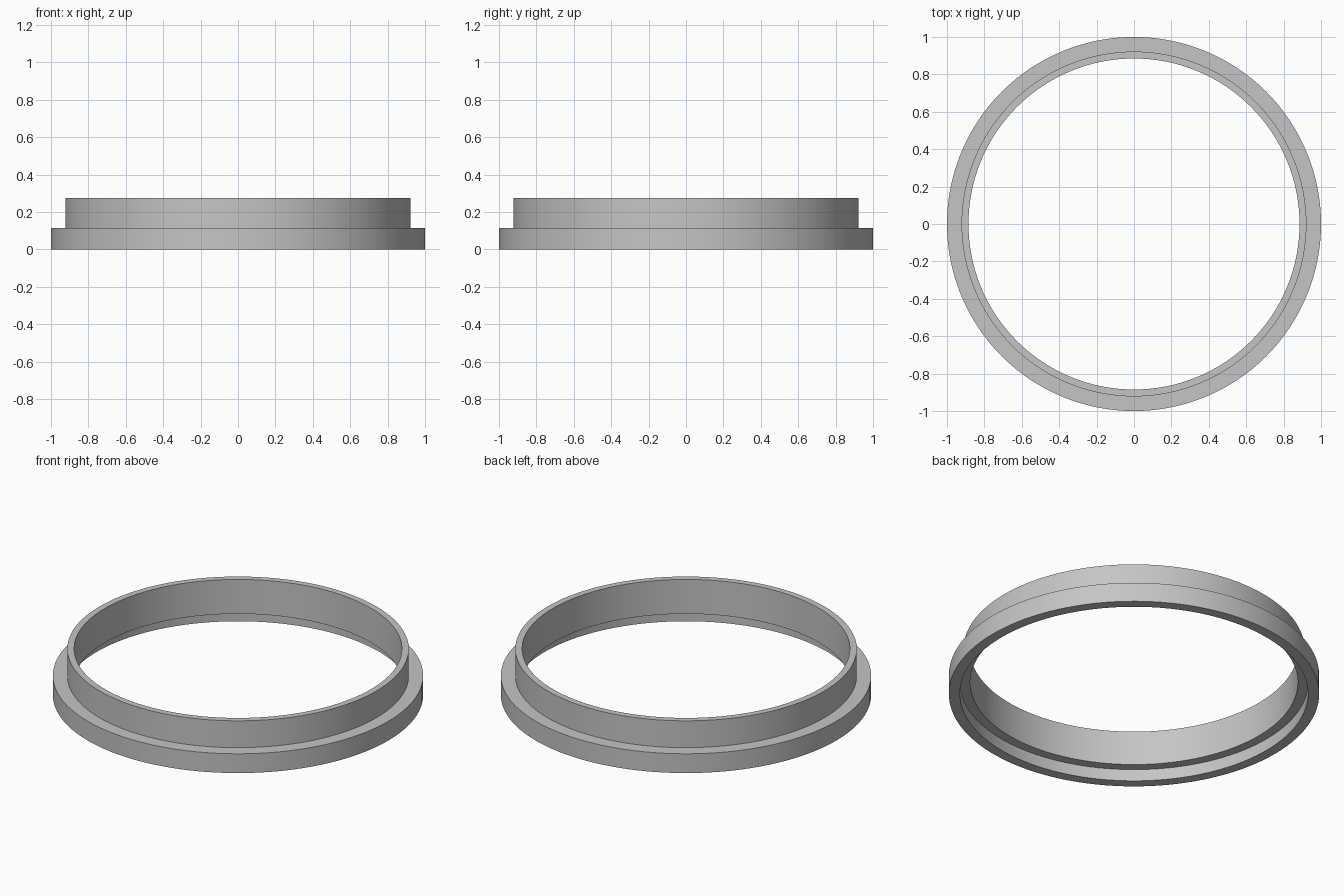
import bpy
import bmesh
import math

default_cube = bpy.data.objects.get("Cube")
if default_cube:
    bpy.data.objects.remove(default_cube, do_unlink=True)

SEGMENTS = 128
OUTER, NECK, RECESS, BORE = 1.0, 0.922, 0.94, 0.885
FLANGE_TOP, NECK_TOP, LEDGE = 0.115, 0.275, 0.07

# Plain grey for the whole ring
grey = bpy.data.materials.new("plain grey")
grey.use_nodes = True
colour = (0.56, 0.56, 0.56, 1.0)
grey.diffuse_color = colour
grey.node_tree.nodes["Principled BSDF"].inputs["Base Color"].default_value = colour


def lathe(name, profile, material):
    """Turn a closed (radius, height) profile around the z axis."""
    bm = bmesh.new()
    verts = [bm.verts.new((r, 0, z)) for r, z in profile]
    edges = [bm.edges.new((v, verts[(i + 1) % len(verts)])) for i, v in enumerate(verts)]
    bmesh.ops.spin(bm, geom=verts + edges, cent=(0, 0, 0), axis=(0, 0, 1),
                   angle=math.tau, steps=SEGMENTS, use_duplicate=False)
    bmesh.ops.remove_doubles(bm, verts=bm.verts, dist=0.0005)
    bmesh.ops.recalc_face_normals(bm, faces=bm.faces)
    mesh = bpy.data.meshes.new(name)
    bm.to_mesh(mesh)
    bm.free()
    mesh.materials.append(material)
    obj = bpy.data.objects.new(name, mesh)
    bpy.context.collection.objects.link(obj)
    bpy.ops.object.select_all(action='DESELECT')
    obj.select_set(True)
    bpy.context.view_layer.objects.active = obj
    bpy.ops.object.shade_smooth_by_angle(angle=math.radians(30))
    return obj


# Stepped ring: wide flange, narrow neck, recess under the flange
lathe("flanged_ring", [
    (RECESS, 0), (OUTER, 0),
    (OUTER, FLANGE_TOP), (NECK, FLANGE_TOP),
    (NECK, NECK_TOP), (BORE, NECK_TOP),
    (BORE, LEDGE), (RECESS, LEDGE),
], grey)
